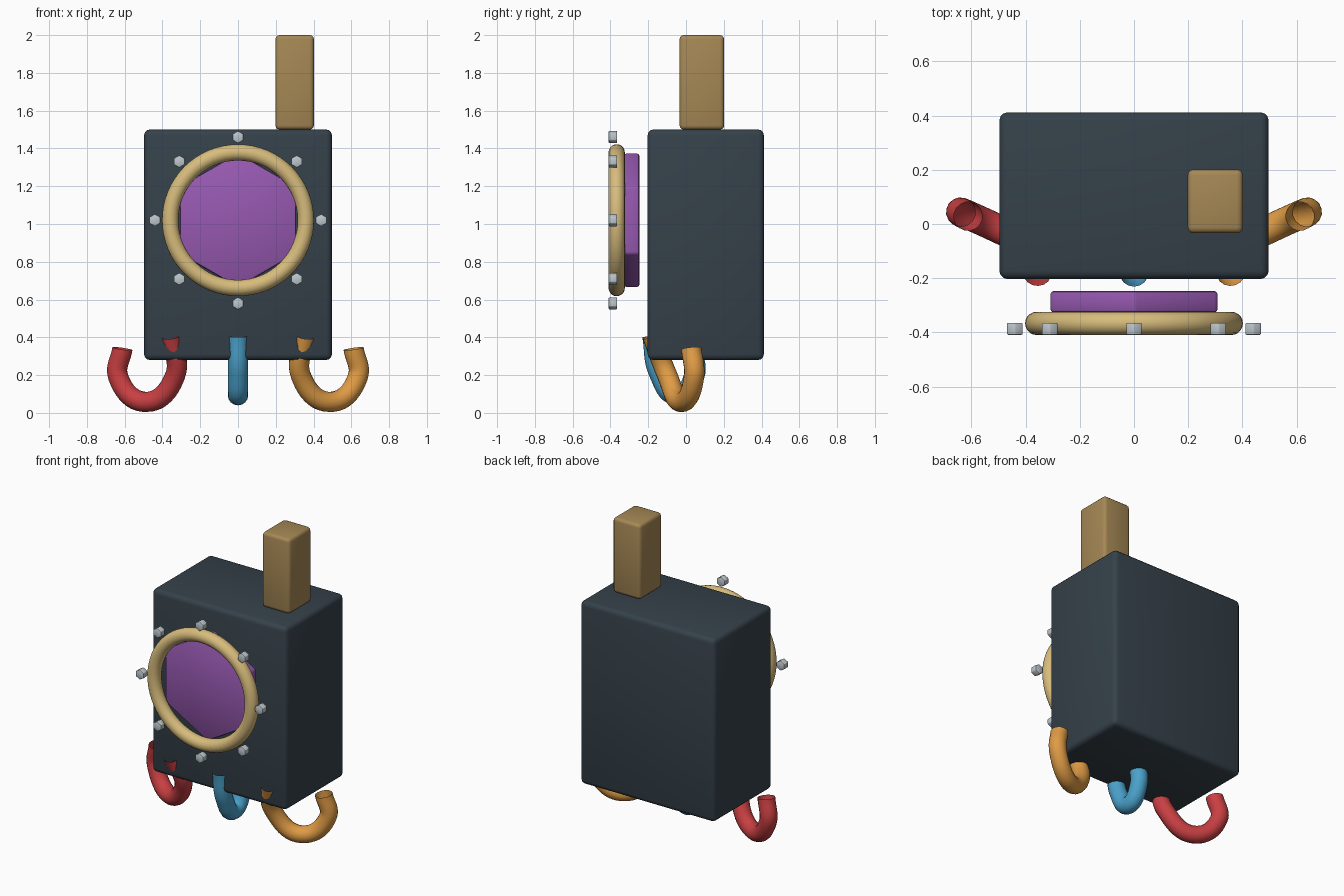
import bpy, bmesh, math
from mathutils import Vector

if "Cube" in bpy.data.objects:
    bpy.data.objects.remove(bpy.data.objects["Cube"])


def material(name, rgb):
    m = bpy.data.materials.new(name)
    m.diffuse_color = (*rgb, 1.0)
    m.use_nodes = True
    m.node_tree.nodes["Principled BSDF"].inputs["Base Color"].default_value = m.diffuse_color
    return m


SLATE = material("slate", (0.036, 0.053, 0.068))
TAN = material("tan", (0.38, 0.245, 0.09))
GOLD = material("gold", (0.68, 0.50, 0.20))
PURPLE = material("purple", (0.31, 0.10, 0.44))
STEEL = material("steel", (0.52, 0.58, 0.61))
RED = material("red", (0.58, 0.05, 0.055))
BLUE = material("blue", (0.07, 0.36, 0.60))
ORANGE = material("orange", (0.74, 0.33, 0.06))


def finish(name, bm, mat, bevel=0.0, segments=3):
    """Turn a bmesh into a bevelled, smooth-by-angle object."""
    bmesh.ops.recalc_face_normals(bm, faces=bm.faces)
    if bevel:
        bmesh.ops.bevel(bm, geom=bm.edges[:], offset=bevel, segments=segments,
                        profile=0.5, affect='EDGES')
    mesh = bpy.data.meshes.new(name)
    bm.to_mesh(mesh)
    bm.free()
    mesh.materials.append(mat)
    ob = bpy.data.objects.new(name, mesh)
    bpy.context.collection.objects.link(ob)
    smooth(ob)
    return ob


def smooth(ob):
    bpy.ops.object.select_all(action='DESELECT')
    ob.select_set(True)
    bpy.context.view_layer.objects.active = ob
    bpy.ops.object.shade_smooth_by_angle(angle=math.radians(35))


def box(name, lo, hi, mat, bevel):
    bm = bmesh.new()
    bmesh.ops.create_cube(bm, size=1)
    lo, hi = Vector(lo), Vector(hi)
    for v in bm.verts:
        v.co = (lo + hi) / 2 + v.co * (hi - lo)
    return finish(name, bm, mat, bevel)


def hex_prism(name, x, z, radius, y0, y1, mat, bevel, segments):
    """Six-sided plate along y with a corner pointing up."""
    bm = bmesh.new()
    angles = [math.radians(90 + 60 * i) for i in range(6)]
    face = bm.faces.new([bm.verts.new((x + radius * math.cos(a), y0,
                                       z + radius * math.sin(a))) for a in angles])
    new = bmesh.ops.extrude_face_region(bm, geom=[face], use_keep_orig=True)
    verts = [g for g in new["geom"] if isinstance(g, bmesh.types.BMVert)]
    bmesh.ops.translate(bm, verts=verts, vec=(0, y1 - y0, 0))
    return finish(name, bm, mat, bevel, segments)


def hook(name, points, mat, radius=0.054):
    """Open bent tube through the given points."""
    cu = bpy.data.curves.new(name + "_path", 'CURVE')
    cu.dimensions = '3D'
    cu.bevel_depth = radius
    cu.bevel_resolution = 6
    cu.resolution_u = 10
    sp = cu.splines.new('BEZIER')
    sp.bezier_points.add(len(points) - 1)
    for bp, p in zip(sp.bezier_points, points):
        bp.co = p
        bp.handle_left_type = bp.handle_right_type = 'AUTO'
    ob = bpy.data.objects.new(name, cu)
    bpy.context.collection.objects.link(ob)
    bpy.ops.object.select_all(action='DESELECT')
    ob.select_set(True)
    bpy.context.view_layer.objects.active = ob
    bpy.ops.object.convert(target='MESH')
    ob = bpy.context.view_layer.objects.active
    ob.name = name
    ob.data.materials.clear()
    ob.data.materials.append(mat)
    smooth(ob)


# Main body and chimney
box("body", (-0.497, -0.203, 0.28), (0.497, 0.412, 1.50), SLATE, 0.03)
box("chimney", (0.198, -0.034, 1.50), (0.402, 0.202, 2.00), TAN, 0.022)

# Round front window: glass plate and rim
CZ = 1.02
hex_prism("window_glass", 0, CZ, 0.356, -0.327, -0.247, PURPLE, 0.012, 2)
bpy.ops.mesh.primitive_torus_add(location=(0, -0.367, CZ), rotation=(math.pi / 2, 0, 0),
                                 major_radius=0.359, minor_radius=0.043,
                                 major_segments=64, minor_segments=20)
rim = bpy.context.object
rim.name = "window_rim"
rim.data.materials.append(GOLD)
smooth(rim)

# Bolts around the rim
for i in range(8):
    a = math.tau * i / 8
    hex_prism(f"bolt_{i + 1}", 0.44 * math.cos(a), CZ + 0.44 * math.sin(a),
              0.033, -0.409, -0.365, STEEL, 0.004, 2)

# Hooked tubes: mirrored side pair and one in the middle
side = [(0.358, -0.178, 0.41), (0.332, -0.10, 0.20), (0.485, -0.025, 0.058),
        (0.634, 0.042, 0.19), (0.612, 0.028, 0.34)]
hook("right_hook", side, ORANGE)
hook("left_hook", [(-x, y, z) for x, y, z in side], RED)
hook("middle_hook", [(0, -0.178, 0.41), (0, -0.142, 0.21), (0, -0.045, 0.094),
                     (0, 0.045, 0.20), (0, 0.03, 0.34)], BLUE)
